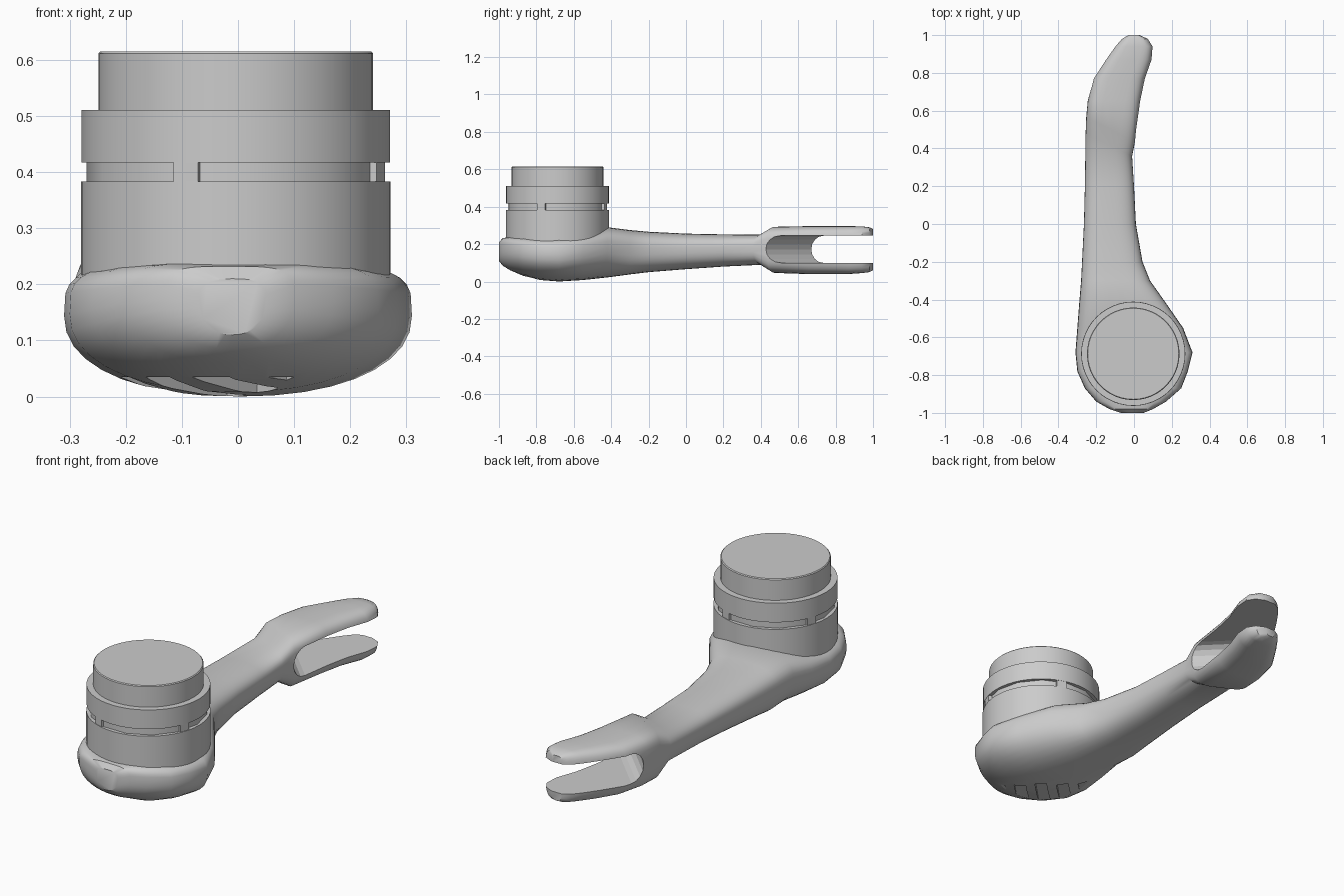
import bpy, bmesh, math
from mathutils import Matrix, Vector

cube = bpy.data.objects.get("Cube")
if cube:
    bpy.data.objects.remove(cube, do_unlink=True)

grey = bpy.data.materials.new("plain grey")
grey.use_nodes = True
grey.diffuse_color = (0.6, 0.6, 0.6, 1)
grey.node_tree.nodes["Principled BSDF"].inputs["Base Color"].default_value = grey.diffuse_color


def make_object(name, bm):
    bmesh.ops.recalc_face_normals(bm, faces=bm.faces[:])
    mesh = bpy.data.meshes.new(name)
    bm.to_mesh(mesh)
    bm.free()
    mesh.materials.append(grey)
    obj = bpy.data.objects.new(name, mesh)
    bpy.context.collection.objects.link(obj)
    return obj


def shade(obj, angle=35):
    bpy.ops.object.select_all(action="DESELECT")
    obj.select_set(True)
    bpy.context.view_layer.objects.active = obj
    bpy.ops.object.shade_smooth_by_angle(angle=math.radians(angle))


def loft(bm, rings):
    """Skin closed rings of equal length and cap both ends."""
    loops = [[bm.verts.new(p) for p in ring] for ring in rings]
    for a, b in zip(loops, loops[1:]):
        for i in range(len(a)):
            j = (i + 1) % len(a)
            bm.faces.new((a[i], a[j], b[j], b[i]))
    bm.faces.new(loops[0])
    bm.faces.new(loops[-1])


def cut(obj, cutter):
    cutter.hide_render = True
    cutter.hide_viewport = True
    mod = obj.modifiers.new(cutter.name, "BOOLEAN")
    mod.operation = "DIFFERENCE"
    mod.solver = "EXACT"
    mod.object = cutter


# Handle sections: y, x min, x max, z min, z max, squareness, skew
SECTIONS = [
    (-1.0, -.07, .05, .11, .21, 3, 0),
    (-.98, -.13, .10, .085, .232, 4, 0),
    (-.94, -.2, .17, .06, .238, 4, 0),
    (-.87, -.26, .25, .03, .24, 4, 0),
    (-.78, -.3, .285, .008, .24, 4, 0),
    (-.68, -.31, .31, 0, .24, 4, 0),
    (-.55, -.3, .26, .008, .255, 3.5, 0),
    (-.42, -.29, .17, .022, .29, 3, 0),
    (-.3, -.28, .085, .038, .275, 2.8, 0),
    (-.2, -.275, .045, .05, .266, 2.7, 0),
    (0, -.265, .01, .066, .256, 2.6, 0),
    (.2, -.26, 0, .08, .252, 2.6, 0),
    (.42, -.256, -.01, .09, .25, 2.8, .5),
    (.5, -.253, .005, .045, .293, 4, .5),
    (.65, -.245, .035, .04, .296, 4, 0),
    (.77, -.215, .06, .04, .296, 4, 0),
    (.87, -.15, .095, .04, .296, 4, 0),
    (.94, -.1, .1, .045, .295, 4, 0),
    (.98, -.065, .075, .05, .29, 4, 0),
    (1.0, -.03, .03, .06, .28, 4, 0),
]
SEGMENTS = 36


def section(y, x0, x1, z0, z1, power, skew):
    cx, half, cz = (x0 + x1) / 2, (x1 - x0) / 2, z0 + (z1 - z0) * .6
    ring = []
    for i in range(SEGMENTS):
        a = math.tau * i / SEGMENTS
        c, s = math.cos(a), math.sin(a)
        n = 2.2 if s < 0 and y < -.3 else power
        dx = math.copysign(abs(c) ** (2 / n), c) * half
        dz = math.copysign(abs(s) ** (2 / n), s) * (z1 - cz if s > 0 else cz - z0)
        ring.append((cx + dx, y - skew * dx, cz + dz))
    return ring


bm = bmesh.new()
loft(bm, [section(*row) for row in SECTIONS])
handle = make_object("forked_handle", bm)

# Slanted, round-ended slot that splits the handle tip into two prongs
profile = [(1.2, .1), (1.2, .245)]
for k in range(9):
    a = math.pi / 2 + math.pi * k / 8
    profile.append((.06 + .06 * math.cos(a), .1725 + .0725 * math.sin(a)))
along = Vector((-1, 1, 0)).normalized()
across = Vector((1, 1, 0)).normalized()
start = Vector((0, .43, 0))
bm = bmesh.new()
loft(bm, [[start + along * t + across * u + Vector((0, 0, z)) for u, z in profile]
          for t in (-1, 1)])
cut(handle, make_object("prong_slot_cutter", bm))

# Row of vent slots under the bulb
bm = bmesh.new()
for k in range(-2, 3):
    length = .3 - .05 * abs(k)
    center = Vector((0, -.685, 0)) - across * .15 + along * (.1 * k)
    basis = Matrix((across, along, (0, 0, 1))).transposed().to_4x4()
    bmesh.ops.create_cube(bm, size=1, matrix=Matrix.Translation(center) @ basis
                          @ Matrix.Diagonal((length, .055, .07, 1)))
cut(handle, make_object("vent_cutter", bm))
shade(handle)

# Stacked round head
AXIS = Vector((-.004, -.687, 0))


def drum(name, radius, z0, z1, sides=48, bevel=0):
    bm = bmesh.new()
    rings = [(radius, z0), (radius, z1 - bevel)]
    if bevel:
        rings.append((radius - bevel, z1))
    loft(bm, [[AXIS + Vector((r * math.cos(math.tau * i / sides),
                              r * math.sin(math.tau * i / sides), z))
               for i in range(sides)] for r, z in rings])
    shade(make_object(name, bm))


drum("head_base", .276, .12, .383)
drum("groove_core", .264, .37, .43, sides=14)
drum("head_collar", .275, .417, .511)
drum("head_cap", .245, .5, .615, bevel=.004)

# Small bridges across the groove
for k in range(4):
    a = math.radians(-109 + 90 * k)
    bm = bmesh.new()
    bmesh.ops.create_cube(bm, size=1, matrix=Matrix.Translation(AXIS + Vector((0, 0, .4)))
                          @ Matrix.Rotation(a, 4, "Z") @ Matrix.Translation((.258, 0, 0))
                          @ Matrix.Diagonal((.03, .046, .05, 1)))
    make_object("groove_bridge", bm)
